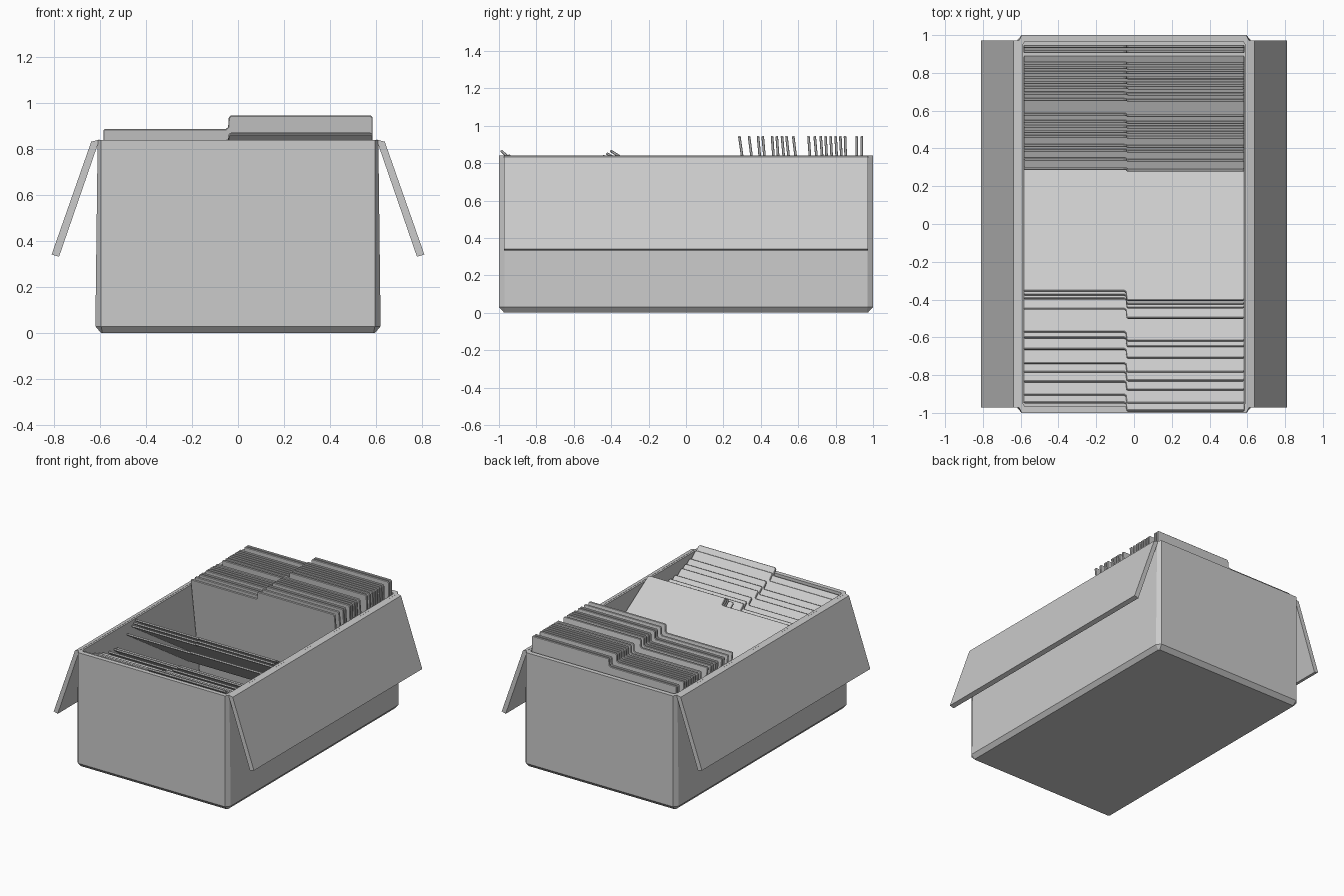
import bpy, bmesh, math

if "Cube" in bpy.data.objects:
    bpy.data.objects.remove(bpy.data.objects["Cube"])


def make_mesh(name, bm):
    bmesh.ops.recalc_face_normals(bm, faces=bm.faces[:])
    me = bpy.data.meshes.new(name)
    bm.to_mesh(me)
    bm.free()
    return me


def add(name, me, loc=(0, 0, 0), rot_x=0):
    ob = bpy.data.objects.new(name, me)
    bpy.context.collection.objects.link(ob)
    ob.location = loc
    ob.rotation_euler.x = math.radians(rot_x)
    return ob


def prism(bm, pts, depth):
    """Extrude an x-z profile along y, centred on y = 0."""
    face = bm.faces.new([bm.verts.new((x, -depth / 2, z)) for x, z in pts])
    ext = bmesh.ops.extrude_face_region(bm, geom=[face])
    moved = [v for v in ext["geom"] if isinstance(v, bmesh.types.BMVert)]
    bmesh.ops.translate(bm, verts=moved, vec=(0, depth, 0))


# Open box: stacked rings with cut corners, up the outside and down the inside
bm = bmesh.new()
rings = []
for hx, hy, z, cx, cy in [(.595, .972, 0, .006, .006), (.62, 1, .03, .025, .03),
                          (.61, 1, .84, .015, .03), (.59, .967, .84, .012, .02),
                          (.59, .967, .03, .012, .02)]:
    pts = [(hx, -hy + cy), (hx, hy - cy), (hx - cx, hy), (-hx + cx, hy),
           (-hx, hy - cy), (-hx, -hy + cy), (-hx + cx, -hy), (hx - cx, -hy)]
    rings.append([bm.verts.new((x, y, z)) for x, y in pts])
for a, b in zip(rings, rings[1:]):
    for i in range(8):
        j = (i + 1) % 8
        bm.faces.new((a[i], a[j], b[j], b[i]))
bm.faces.new(rings[0][::-1])
bm.faces.new(rings[-1])
add("box", make_mesh("box", bm))

# Side flaps hanging outwards from the rim
for side, name in ((1, "flap_right"), (-1, "flap_left")):
    bm = bmesh.new()
    prism(bm, [(side * x, z) for x, z in
               [(.602, .842), (.638, .832), (.81, .342), (.778, .332)]], 1.945)
    add(name, make_mesh(name, bm))

# Shared folder card with a raised tab on one side; origin at the tab's top edge
bm = bmesh.new()
prism(bm, [(-.585, -.912), (.585, -.912), (.585, -.008), (.577, 0), (-.032, 0),
           (-.04, -.008), (-.043, -.05), (-.052, -.058), (-.579, -.058),
           (-.585, -.064)], .014)
rims = [e for e in bm.edges if abs(e.verts[0].co.y - e.verts[1].co.y) < 1e-6]
bmesh.ops.bevel(bm, geom=rims, offset=.003, segments=1, affect='EDGES')
folder = make_mesh("folder", bm)

# Upright folders at the back: (top y, lean in degrees)
upright = [(.285, 8), (.337, 7), (.385, 5), (.41, 5), (.46, 4), (.485, 4),
           (.513, 5), (.537, 6), (.573, 7), (.655, 4), (.688, 5), (.72, 4),
           (.746, 3), (.773, 3), (.8, 3), (.825, 3), (.85, 2), (.912, 1), (.94, 0)]
for i, (y, lean) in enumerate(upright):
    add(f"upright_folder_{i}", folder, (0, y, .945), lean)

# Folders tipped forward: (top y, top z, lean in degrees)
tipped = [(-.405, .867, 58), (-.425, .853, 58), (-.445, .84, 57), (-.5, .80, 57),
          (-.62, .745, 55), (-.65, .75, 54), (-.71, .755, 53), (-.785, .775, 52),
          (-.83, .79, 51), (-.88, .81, 50), (-.95, .843, 49), (-.99, .868, 47)]
for i, (y, z, lean) in enumerate(tipped):
    add(f"tipped_folder_{i}", folder, (0, y, z), lean)
